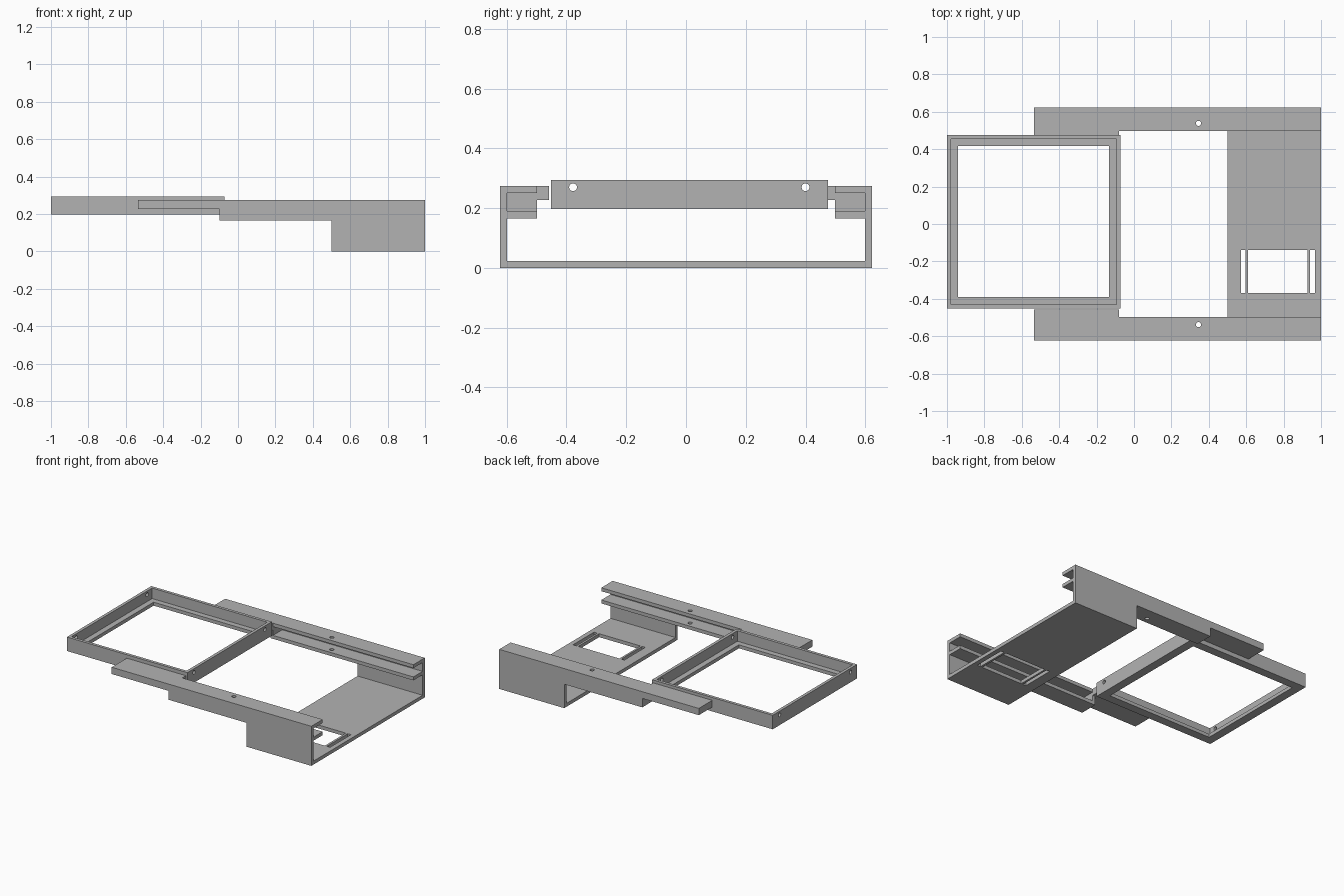
import bpy
import bmesh
import math
from mathutils import Matrix, Vector

cube = bpy.data.objects.get("Cube")
if cube:
    bpy.data.objects.remove(cube, do_unlink=True)

grey = bpy.data.materials.new("plain grey")
grey.use_nodes = True
GREY = (0.45, 0.45, 0.45, 1)
grey.diffuse_color = GREY
grey.node_tree.nodes["Principled BSDF"].inputs["Base Color"].default_value = GREY


def finish(name, bm):
    bmesh.ops.recalc_face_normals(bm, faces=bm.faces)
    mesh = bpy.data.meshes.new(name)
    bm.to_mesh(mesh)
    bm.free()
    mesh.materials.append(grey)
    obj = bpy.data.objects.new(name, mesh)
    bpy.context.collection.objects.link(obj)
    return obj


def prism(name, profile, x0, x1):
    """Extrude a closed (y, z) profile along x."""
    bm = bmesh.new()
    face = bm.faces.new([bm.verts.new((x0, y, z)) for y, z in profile])
    out = bmesh.ops.extrude_face_region(bm, geom=[face])
    moved = [v for v in out["geom"] if isinstance(v, bmesh.types.BMVert)]
    bmesh.ops.translate(bm, verts=moved, vec=(x1 - x0, 0, 0))
    return finish(name, bm)


def box(name, x0, x1, y0, y1, z0, z1):
    return prism(name, [(y0, z0), (y1, z0), (y1, z1), (y0, z1)], x0, x1)


def rod(name, centre, axis, length, radius=0.014):
    bm = bmesh.new()
    turn = Vector((0, 0, 1)).rotation_difference(Vector(axis)).to_matrix().to_4x4()
    bmesh.ops.create_cone(bm, cap_ends=True, segments=24, radius1=radius,
                          radius2=radius, depth=length,
                          matrix=Matrix.Translation(centre) @ turn)
    return finish(name, bm)


def cut(obj, cutters):
    """Subtract each cutter from the part, then discard it."""
    bpy.context.view_layer.objects.active = obj
    for c in cutters:
        c.hide_render = True
        mod = obj.modifiers.new("cut", 'BOOLEAN')
        mod.operation = 'DIFFERENCE'
        mod.solver = 'EXACT'
        mod.object = c
        bpy.ops.object.modifier_apply(modifier=mod.name)
        bpy.data.objects.remove(c, do_unlink=True)


W = 0.623                  # half width of the housing
TOP, LOW = 0.275, 0.166    # rail top and underside
T = 0.024                  # sheet thickness
LIP = 0.498                # inner edge of the rails
END = -0.08                # inner face of the rail end plates

# U-shaped housing with a window and two slots in its floor
housing = prism("housing", [(-W, 0), (W, 0), (W, LOW), (W - T, LOW), (W - T, T),
                            (T - W, T), (T - W, LOW), (-W, LOW)], 0.5, 1)
openings = [(0.572, 0.596), (0.61, 0.927), (0.942, 0.967)]
cut(housing, [box("floor_cutter", a, b, -0.37, -0.14, -0.1, 0.1) for a, b in openings])

# Mirrored C-channel rails, their end plates and forward arms
for side, s in (("left", 1), ("right", -1)):
    label = "back" if s > 0 else "front"
    channel = [(W, LOW), (W, TOP), (LIP, TOP), (LIP, TOP - T),
               (W - T, TOP - T), (W - T, LOW + T), (LIP, LOW + T), (LIP, LOW)]
    rail = prism(label + "_rail", [(s * y, z) for y, z in channel], END, 1)
    cut(rail, [rod("pin_cutter", (0.345, s * 0.538, 0.22), (0, 0, 1), 0.3)])

    plate = [(W, LOW), (W, TOP), (0.458, TOP), (0.458, 0.228), (LIP, 0.228), (LIP, LOW)]
    prism(label + "_end_plate", [(s * y, z) for y, z in plate], -0.1, END)
    box(label + "_arm", -0.535, -0.1, *sorted((s * 0.458, s * W)), 0.228, TOP)

# Square tray with a recessed ledge and pin holes in both end walls
X0, X1, Y0, Y1 = -1, -0.073, -0.451, 0.476
tray = box("tray", X0, X1, Y0, Y1, 0.198, 0.295)


def inset(d, z0, z1):
    return box("tray_cutter", X0 + d, X1 - d, Y0 + d, Y1 - d, z0, z1)


pins = [rod("pin_cutter", ((X0 + X1) / 2, y, 0.27), (1, 0, 0), 1.2, 0.013)
        for y in (-0.378, 0.4)]
cut(tray, [inset(0.021, 0.222, 0.4), inset(0.06, 0.1, 0.4)] + pins)
